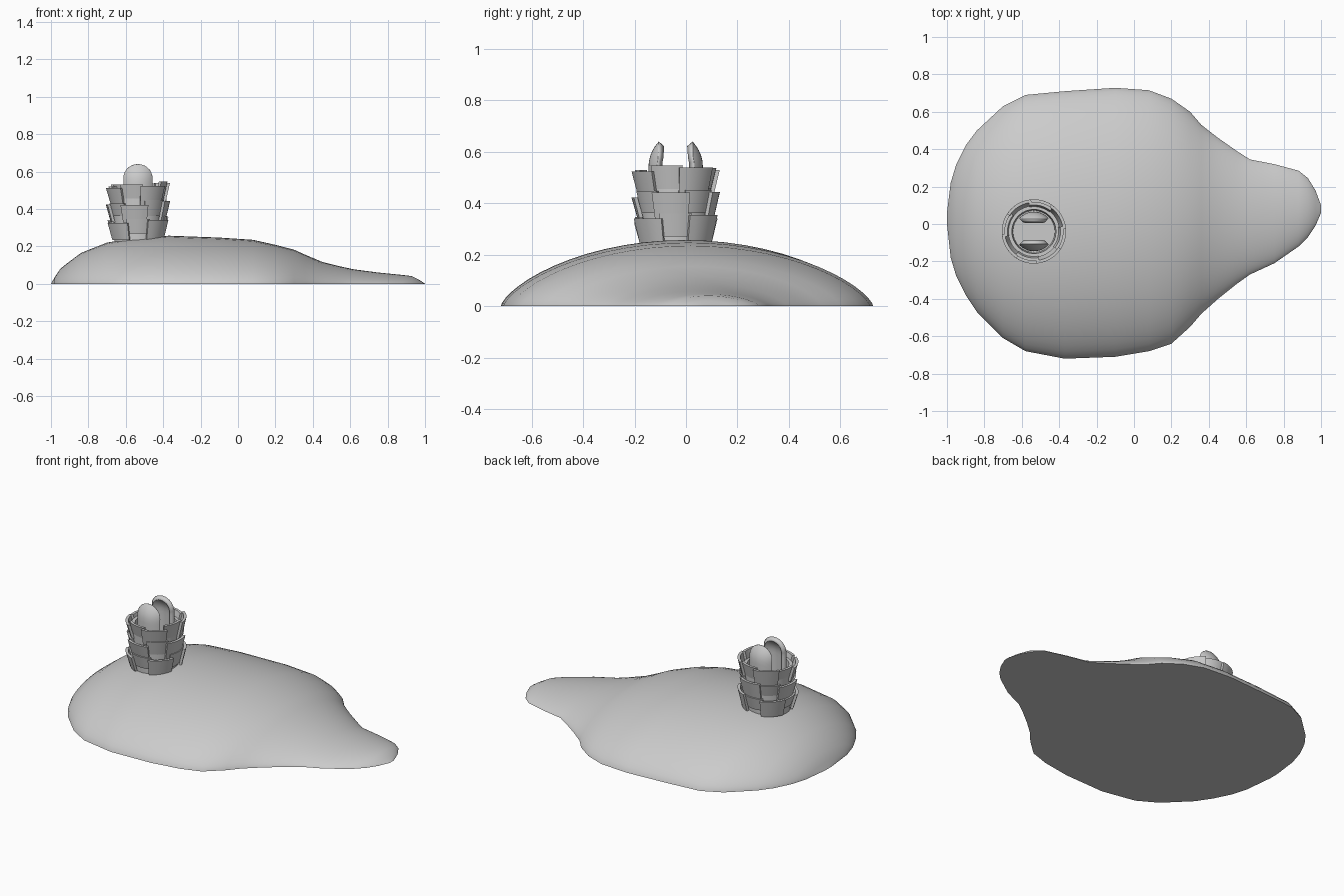
import bpy, bmesh
from math import sin, cos, pi, sqrt, radians

if "Cube" in bpy.data.objects:
    bpy.data.objects.remove(bpy.data.objects["Cube"], do_unlink=True)

grey = bpy.data.materials.new("plain grey")
grey.use_nodes = True
grey.diffuse_color = (0.6, 0.6, 0.6, 1)
grey.node_tree.nodes["Principled BSDF"].inputs["Base Color"].default_value = (0.6, 0.6, 0.6, 1)

TOWER = (-0.535, -0.04, 0)


def make_object(name, bm, location=(0, 0, 0), smooth=35):
    bmesh.ops.remove_doubles(bm, verts=bm.verts, dist=0.0001)
    bmesh.ops.recalc_face_normals(bm, faces=bm.faces)
    mesh = bpy.data.meshes.new(name)
    bm.to_mesh(mesh)
    bm.free()
    mesh.materials.append(grey)
    obj = bpy.data.objects.new(name, mesh)
    obj.location = location
    bpy.context.collection.objects.link(obj)
    bpy.ops.object.select_all(action="DESELECT")
    obj.select_set(True)
    bpy.context.view_layer.objects.active = obj
    bpy.ops.object.shade_smooth_by_angle(angle=radians(smooth))
    return obj


def skin(bm, rows):
    """Bridge equally long rows of points with quads."""
    grid = [[bm.verts.new(p) for p in row] for row in rows]
    for a, b in zip(grid, grid[1:]):
        for i in range(len(a) - 1):
            bm.faces.new((a[i], a[i + 1], b[i + 1], b[i]))
    return grid


# Island mound: stations of x, front shore, back shore, ridge height
stations = [
    (-1, 0, .06, 0), (-.98, -.18, .22, .035), (-.95, -.28, .32, .08), (-.9, -.38, .42, .12),
    (-.84, -.47, .5, .165), (-.7, -.61, .63, .22), (-.58, -.68, .69, .242),
    (-.37, -.72, .71, .257), (-.1, -.71, .728, .247), (.08, -.68, .715, .235),
    (.2, -.64, .67, .208), (.3, -.55, .6, .182), (.36, -.48, .53, .155),
    (.45, -.4, .46, .117), (.55, -.32, .39, .092), (.62, -.27, .345, .077),
    (.75, -.21, .32, .06), (.88, -.12, .285, .047), (.93, -.07, .245, .041),
    (.97, -.01, .18, .02), (1, .06, .1, 0)]
SIDE = 14
rows = []
for x, front, back, ridge in stations:
    middle, half = (front + back) / 2, (back - front) / 2
    row = []
    for i in range(2 * SIDE + 1):
        t = -cos(pi * i / (2 * SIDE))
        row.append((x, middle + half * t, ridge * max(0, 1 - t * t) ** 0.7))
    rows.append(row)
bm = bmesh.new()
grid = skin(bm, rows)
shore = grid[0][:] + [r[-1] for r in grid[1:-1]] + grid[-1][::-1] + [r[0] for r in grid[-2:0:-1]]
bm.faces.new(shore)
make_object("island_mound", bm, smooth=40)


# Tower wall: an open tube with a floor inside
bm = bmesh.new()
profile = [(.125, .2), (.138, .5), (.118, .5), (.112, .4), (0, .4)]
skin(bm, [[(r * cos(a), r * sin(a), z) for r, z in profile]
          for a in (2 * pi * i / 32 for i in range(33))])
make_object("tower_wall", bm, TOWER)


# Flared plates, staggered around the tower in three tiers
def plate(bm, angle, span, low, high, r_low, r_high, thick=0.016):
    ring = [(r_low, low), (r_high, high), (r_high - thick, high), (r_low - thick, low), (r_low, low)]
    rows = []
    for i in range(7):
        a = radians(angle + span * (i / 6 - 0.5))
        rows.append([(r * cos(a), r * sin(a), z) for r, z in ring])
    grid = skin(bm, rows)
    for end in (grid[0], grid[-1]):
        bm.faces.new(end[:4])


bm = bmesh.new()
for tier in range(3):
    low = 0.24 + 0.093 * tier
    for k in range(4):
        turn = 90 * k + 38 * tier
        lift = 0.014 * cos(radians(turn))
        plate(bm, turn + 45, 52, low - .005, low + .1 + lift, .145, .172)
        plate(bm, turn, 48, low + .03, low + .107 + lift, .138, .158)
make_object("tower_plates", bm, TOWER, smooth=30)


# Two rounded horns that curl toward each other above the tower
def horn(name, side):
    bm = bmesh.new()
    rows = []
    for i in range(15):
        u = -cos(pi * i / 14)
        x = 0.078 * u
        top = 0.565 + 0.075 * sqrt(max(0, 1 - u * u))
        row = []
        for j in range(13):
            z = 0.38 + (top - 0.38) * sin(pi / 2 * j / 12)
            curl = max(0, (z - 0.54) / 0.1)
            row.append((x, side * (sqrt(.0112 - x * x) - .04 * curl ** 2.2), z))
        rows.append(row)
    skin(bm, rows)
    obj = make_object(name, bm, TOWER, smooth=45)
    shell = obj.modifiers.new("thickness", "SOLIDIFY")
    shell.thickness = 0.028
    # Thicken toward the tower's middle
    inward = obj.data.polygons[len(obj.data.polygons) // 2].normal.y * side < 0
    shell.offset = 1 if inward else -1


horn("front_horn", -1)
horn("back_horn", 1)
